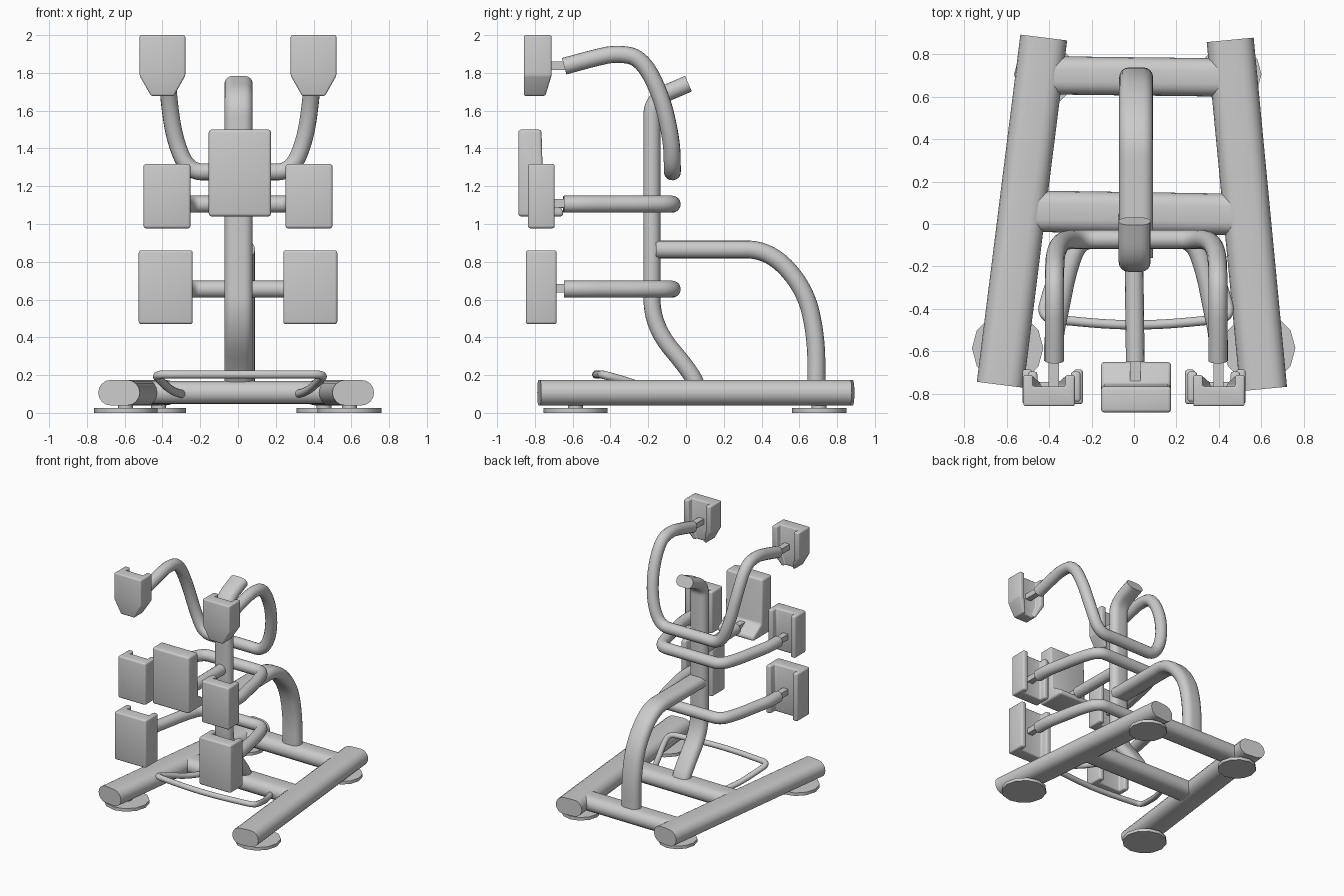
import bpy, bmesh, math
from mathutils import Vector

if "Cube" in bpy.data.objects:
    bpy.data.objects.remove(bpy.data.objects["Cube"])

X0 = 0.01  # the frame sits slightly right of centre


def finish(name, bm, angle=40):
    bmesh.ops.recalc_face_normals(bm, faces=bm.faces[:])
    me = bpy.data.meshes.new(name)
    bm.to_mesh(me)
    bm.free()
    for p in me.polygons:
        p.use_smooth = True
    me.set_sharp_from_angle(angle=math.radians(angle))
    ob = bpy.data.objects.new(name, me)
    bpy.context.collection.objects.link(ob)
    return ob


def rounded(pts, times=3):
    """Corner cutting: turns a control polygon into a smooth bent path."""
    pts = [Vector(p) for p in pts]
    if len(pts) < 3:
        return pts
    for _ in range(times):
        new = [pts[0]]
        for a, b in zip(pts, pts[1:]):
            new += [a.lerp(b, 0.25), a.lerp(b, 0.75)]
        pts = new + [pts[-1]]
    return pts


def stadium(w, h, n=8):
    r, s, out = h / 2, (w - h) / 2, []
    if s < 0.001:
        return [(r * math.cos(i * math.pi / n), r * math.sin(i * math.pi / n)) for i in range(2 * n)]
    for sx, a0 in ((s, -math.pi / 2), (-s, math.pi / 2)):
        for i in range(n + 1):
            a = a0 + math.pi * i / n
            out.append((sx + r * math.cos(a), r * math.sin(a)))
    return out


def sweep(name, ctrl, w, h, side=(1, 0, 0)):
    """Sweeps a stadium (or round, if w == h) section along a bent path."""
    pts, side, prof = rounded(ctrl), Vector(side), stadium(w, h)
    bm = bmesh.new()
    rings = []
    for i, p in enumerate(pts):
        t = (pts[min(i + 1, len(pts) - 1)] - pts[max(i - 1, 0)]).normalized()
        side = (side - t * side.dot(t)).normalized()
        up = side.cross(t)
        rings.append([bm.verts.new(p + side * u + up * v) for u, v in prof])
    n = len(prof)
    for a, b in zip(rings, rings[1:]):
        for j in range(n):
            k = (j + 1) % n
            bm.faces.new((a[j], a[k], b[k], b[j]))
    bm.faces.new(rings[0])
    bm.faces.new(rings[-1])
    return finish(name, bm)


def both_sides(half):
    """Full path from its right half, which starts on the middle plane."""
    left = [(X0 - x, y, z) for x, y, z in reversed(half[1:])]
    return left + [(X0 + x, y, z) for x, y, z in half[1:]]


def loft(name, rings, bevel):
    """Stacks equal-length point loops into a closed, bevelled solid."""
    bm = bmesh.new()
    vs = [[bm.verts.new(p) for p in r] for r in rings]
    n = len(rings[0])
    for a, b in zip(vs, vs[1:]):
        for j in range(n):
            k = (j + 1) % n
            bm.faces.new((a[j], a[k], b[k], b[j]))
    bm.faces.new(vs[0])
    bm.faces.new(vs[-1])
    bmesh.ops.recalc_face_normals(bm, faces=bm.faces[:])
    edges = [e for e in bm.edges if e.calc_face_angle(0) > 0.35]
    if bevel:
        bmesh.ops.bevel(bm, geom=edges, offset=bevel, segments=3, profile=0.5,
                        affect='EDGES', clamp_overlap=True)
    return finish(name, bm, 35)


def box(name, x0, x1, y0, y1, z0, z1, bevel=0.0):
    return loft(name, [[(x0, y0, z), (x1, y0, z), (x1, y1, z), (x0, y1, z)] for z in (z0, z1)], bevel)


def pad(name, cx, w, levels, front, body, ear=0.045):
    """C-shaped pad; levels are (z, width scale, y of the ear ends)."""
    rings = []
    for z, s, tip in levels:
        o, i = w / 2 * s, (w / 2 - ear) * s
        rings.append([(cx + x, y, z) for x, y in (
            (-o, front), (o, front), (o, tip), (i, tip), (i, body), (-i, body), (-i, tip), (-o, tip))])
    return loft(name, rings, 0.013)


# base rails and cross beams
ZB = 0.107
for name, a, b, w in (
        ("left_base_rail", (-0.63, -0.757, ZB), (-0.425, 0.878, ZB), 0.222),
        ("right_base_rail", (0.61, -0.777, ZB), (0.453, 0.867, ZB), 0.222),
        ("rear_cross_beam", (-0.40, 0.70, ZB), (0.43, 0.69, ZB), 0.18),
        ("front_cross_beam", (-0.47, 0.06, ZB), (0.49, 0.045, ZB), 0.195)):
    d = Vector(b) - Vector(a)
    sweep(name, [a, b], w, 0.135 if "rail" in name else 0.122, d.cross(Vector((0, 0, 1))))

# floor discs with short stems up to the rails
for name, x, y, r in (("front_left", -0.595, -0.585, 0.168), ("front_right", 0.59, -0.585, 0.17),
                      ("rear_left", -0.42, 0.705, 0.145), ("rear_right", 0.455, 0.705, 0.145)):
    for part, rad, z0, z1 in (("foot", r, 0, 0.025), ("foot_stem", 0.04, 0.02, 0.06)):
        ring = [(x + rad * math.cos(i * math.pi / 6), y + rad * math.sin(i * math.pi / 6)) for i in range(12)]
        loft(f"{name}_{part}", [[(u, v, z) for u, v in ring] for z in (z0, z1)], 0)

# main post and rear strut
PX = 0.003
sweep("main_post", [(PX, y, z) for y, z in (
    (0.065, 0.12), (0.03, 0.21), (-0.18, 0.46), (-0.18, 0.75), (-0.18, 1.3),
    (-0.18, 1.5), (-0.18, 1.66), (0.013, 1.743))], 0.15, 0.09)
sweep("rear_strut", [(X0, y, z) for y, z in (
    (-0.16, 0.865), (0.2, 0.865), (0.44, 0.865), (0.63, 0.66), (0.69, 0.40), (0.69, 0.13))], 0.16, 0.095)

# bent arms
sweep("upper_arms", both_sides([
    (0, 0, 0), (0.12, -0.072, 1.277), (0.27, -0.072, 1.275), (0.345, -0.075, 1.44),
    (0.38, -0.13, 1.68), (0.385, -0.235, 1.88), (0.385, -0.37, 1.905),
    (0.385, -0.5, 1.875), (0.385, -0.645, 1.835)]), 0.09, 0.09)
for name, z in (("middle_arms", 1.105), ("lower_arms", 0.655)):
    sweep(name, both_sides([(0, 0, 0)] + [(x, y, z) for x, y in (
        (0.15, -0.073), (0.27, -0.073), (0.325, -0.22), (0.36, -0.40),
        (0.388, -0.53), (0.388, -0.645))]), 0.09, 0.09)

# side pads with their connector stubs
for side, s in (("left", -1), ("right", 1)):
    pad(f"{side}_upper_pad", s * 0.4, 0.242,
        [(1.678, 0.5, -0.745), (1.785, 1, -0.712), (2.0, 1, -0.712)], -0.858, -0.765)
    pad(f"{side}_middle_pad", s * 0.376, 0.248,
        [(0.977, 1, -0.695), (1.318, 1, -0.695)], -0.837, -0.745)
    pad(f"{side}_lower_pad", s * 0.383, 0.285,
        [(0.47, 1, -0.685), (0.86, 1, -0.685)], -0.848, -0.745)
    for level, z in (("upper", 1.838), ("middle", 1.11), ("lower", 0.66)):
        c = X0 + s * 0.388
        box(f"{side}_{level}_connector", c - 0.024, c + 0.024, -0.78, -0.63, z - 0.022, z + 0.022)

# centre back pad on its support tube
sweep("back_pad_support", [(0.0, -0.18, 1.105), (0.006, -0.65, 1.105)], 0.088, 0.088)
box("back_pad_connector", -0.018, 0.03, -0.78, -0.63, 1.085, 1.13)
side_outline = [(-0.888, 1.04), (-0.65, 1.04), (-0.65, 1.075), (-0.755, 1.14), (-0.765, 1.5), (-0.888, 1.5)]
loft("back_pad", [[(x, y, z) for y, z in side_outline] for x in (-0.155, 0.175)], 0.016)

# thin foot hoop at the front
sweep("foot_hoop", both_sides([
    (0, 0, 0), (0.1, -0.475, 0.203), (0.33, -0.455, 0.203), (0.45, -0.44, 0.203),
    (0.42, -0.32, 0.17), (0.36, -0.16, 0.115), (0.29, 0.02, 0.095)]), 0.044, 0.044)
